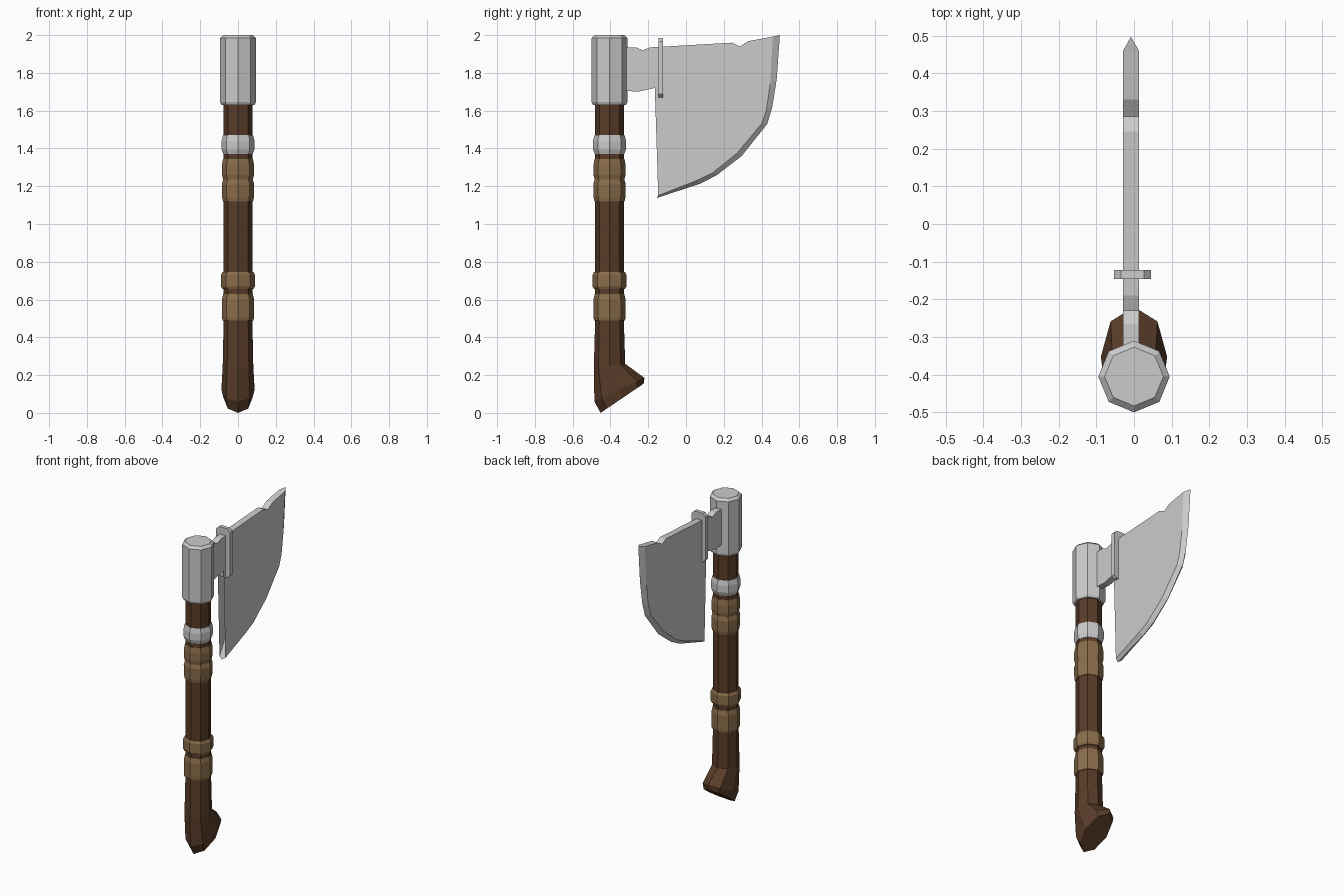
import bpy, bmesh, math

if "Cube" in bpy.data.objects:
    bpy.data.objects.remove(bpy.data.objects["Cube"])

AXIS_Y = -0.405   # handle axis
BLADE_X = -0.008  # blade mid-plane


def material(name, rgb):
    m = bpy.data.materials.new(name)
    m.diffuse_color = (*rgb, 1)
    m.use_nodes = True
    m.node_tree.nodes["Principled BSDF"].inputs["Base Color"].default_value = m.diffuse_color
    return m


WOOD = material("wood", (0.10, 0.045, 0.022))
LEATHER = material("leather", (0.26, 0.155, 0.07))


def finish(name, bm, mat=None):
    bmesh.ops.recalc_face_normals(bm, faces=bm.faces)
    mesh = bpy.data.meshes.new(name)
    bm.to_mesh(mesh)
    bm.free()
    ob = bpy.data.objects.new(name, mesh)
    bpy.context.collection.objects.link(ob)
    if mat:
        mesh.materials.append(mat)
    return ob


def loft(name, rings, mat=None, n=8):
    """Octagonal rings (half_width, (front y, z), (back y, z)), bridged and capped."""
    bm = bmesh.new()
    loops = []
    for w, (fy, fz), (by, bz) in rings:
        loop = []
        for i in range(n):
            a = 2 * math.pi * i / n
            t = (1 + math.sin(a)) / 2
            loop.append(bm.verts.new((w * math.cos(a), fy + (by - fy) * t, fz + (bz - fz) * t)))
        loops.append(loop)
    for a, b in zip(loops, loops[1:]):
        for i in range(n):
            j = (i + 1) % n
            bm.faces.new((a[i], a[j], b[j], b[i]))
    bm.faces.new(loops[0])
    bm.faces.new(loops[-1])
    return finish(name, bm, mat)


def level(r, z):
    return (r, (AXIS_Y - r, z), (AXIS_Y + r, z))


def collar(name, profile, mat=None):
    return loft(name, [level(r, z) for r, z in profile], mat)


# Wooden handle with the hooked, slanted butt
loft("handle", [
    level(0.076, 1.66), level(0.076, 0.49),
    (0.081, (-0.488, 0.24), (-0.322, 0.26)),
    (0.088, (-0.485, 0.06), (-0.220, 0.185)),
    (0.076, (-0.452, 0.0), (-0.224, 0.155)),
], WOOD)

# Octagonal head socket
collar("head_socket", [(0.088, 1.63), (0.095, 1.645), (0.095, 1.985), (0.078, 2.0)])

# Bands around the handle
collar("metal_band", [(0.078, 1.37), (0.087, 1.395), (0.087, 1.44), (0.08, 1.47)])
collar("upper_wrap_a", [(0.079, 1.235), (0.085, 1.26), (0.085, 1.31), (0.079, 1.345)], LEATHER)
collar("upper_wrap_b", [(0.08, 1.12), (0.084, 1.14), (0.086, 1.21), (0.079, 1.235)], LEATHER)
collar("lower_wrap_a", [(0.082, 0.655), (0.09, 0.67), (0.09, 0.73), (0.082, 0.745)], LEATHER)
collar("lower_wrap_b", [(0.082, 0.49), (0.085, 0.505), (0.085, 0.60), (0.078, 0.63)], LEATHER)

# Blade: flat plate whose cutting side tapers to a sharp edge
back = [(-0.155 + 0.008, 1.15), (-0.04, 1.33), (0.015, 1.525), (-0.02, 1.675), (-0.12, 1.72),
        (-0.165, 1.72), (-0.255, 1.70), (-0.34, 1.707), (-0.34, 1.935), (-0.265, 1.935),
        (-0.23, 1.92), (-0.19, 1.935), (0.245, 1.96), (0.285, 1.94), (0.33, 1.968), (0.46, 1.992)]
inner = [(0.445, 1.74), (0.425, 1.60), (0.40, 1.53), (0.27, 1.375), (0.14, 1.27), (0.06, 1.232)]
edge = [(0.497, 2.0), (0.48, 1.765), (0.457, 1.62), (0.43, 1.53), (0.295, 1.36),
        (0.165, 1.26), (0.075, 1.213), (-0.155, 1.138)]
bm = bmesh.new()
sides = [[bm.verts.new((BLADE_X + s * 0.021, y, z)) for y, z in back + inner] for s in (-1, 1)]
tip = [bm.verts.new((BLADE_X, y, z)) for y, z in edge]
k = len(back)
for side in sides:
    bm.faces.new(side)
    bevel = side[k - 1:] + side[:1]
    for i in range(len(edge) - 1):
        bm.faces.new((bevel[i], bevel[i + 1], tip[i + 1], tip[i]))
for i in range(k - 1):
    bm.faces.new((sides[0][i], sides[0][i + 1], sides[1][i + 1], sides[1][i]))
bm.faces.new((sides[0][k - 1], tip[0], sides[1][k - 1]))
bm.faces.new((sides[0][0], tip[-1], sides[1][0]))
bmesh.ops.triangulate(bm, faces=[f for f in bm.faces if len(f.verts) > 4])
finish("blade", bm)

# Clamp around the blade neck, with chamfered corners
w, lo, hi, c = 0.049, 1.67, 1.985, 0.018
outline = [(-w, lo + c), (-w + c, lo), (w - c, lo), (w, lo + c),
           (w, hi - c), (w - c, hi), (-w + c, hi), (-w, hi - c)]
bm = bmesh.new()
caps = [[bm.verts.new((x - 0.004, y, z)) for x, z in outline] for y in (-0.146, -0.122)]
for cap in caps:
    bm.faces.new(cap)
for i in range(8):
    j = (i + 1) % 8
    bm.faces.new((caps[0][i], caps[0][j], caps[1][j], caps[1][i]))
finish("neck_clamp", bm)
